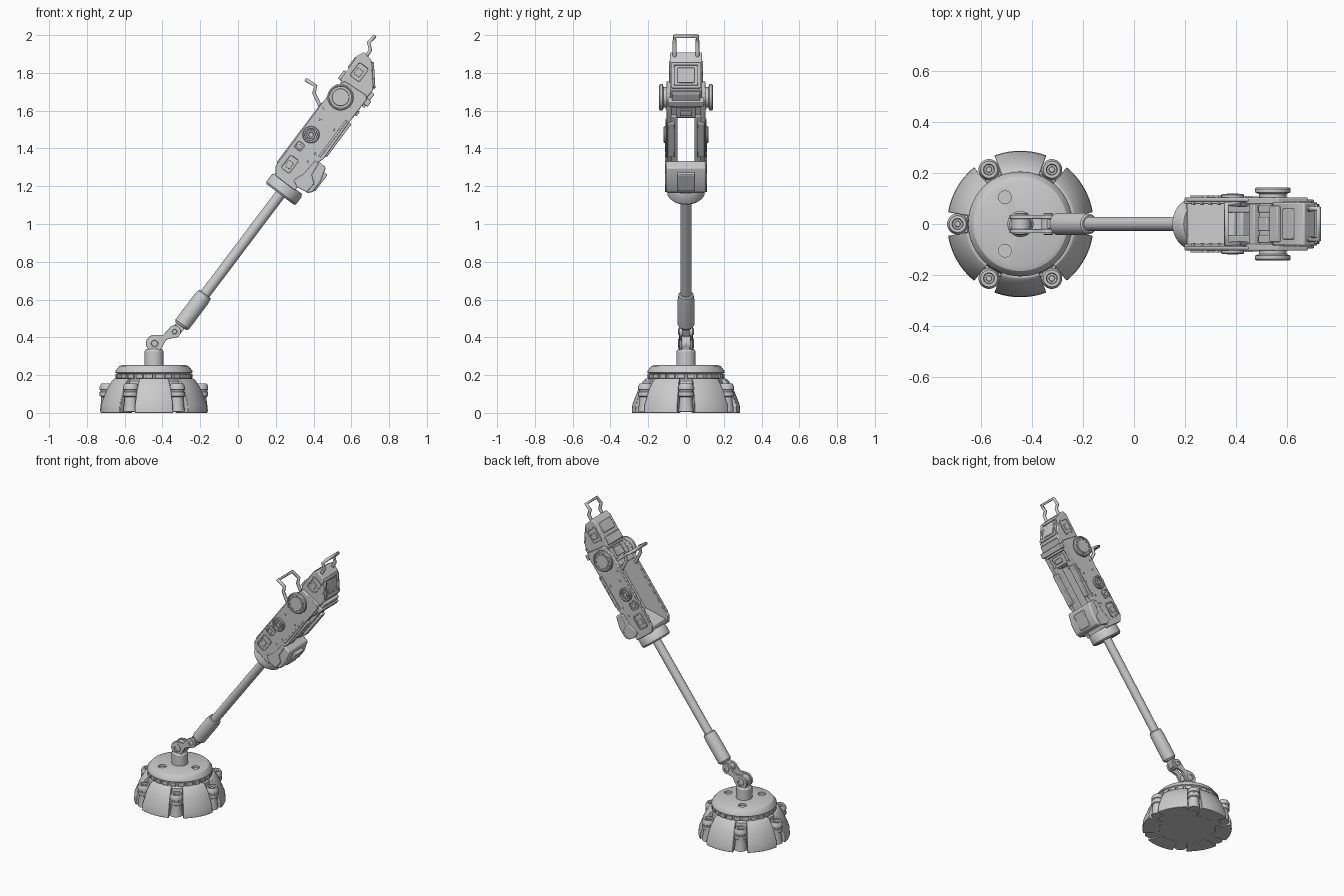
import bpy, bmesh
from math import sin, cos, pi, radians
from mathutils import Matrix, Vector

if "Cube" in bpy.data.objects:
    bpy.data.objects.remove(bpy.data.objects["Cube"])

T = Matrix.Translation
R = Matrix.Rotation
BASE = T((-0.445, 0, 0))
# tilted arm frame: X along the arm, Y sideways, Z up-left normal
ARM = T((-0.336, 0, 0.431)) @ R(radians(-53), 4, 'Y')
AXIS = ARM @ T((0, 0, -0.01)) @ R(pi / 2, 4, 'Y')


def finish(name, bm, M, bevel=0, mirror=False):
    bmesh.ops.remove_doubles(bm, verts=bm.verts, dist=1e-5)
    bmesh.ops.recalc_face_normals(bm, faces=bm.faces)
    me = bpy.data.meshes.new(name)
    bm.to_mesh(me)
    bm.free()
    ob = bpy.data.objects.new(name, me)
    bpy.context.collection.objects.link(ob)
    ob.matrix_world = M
    if bevel:
        m = ob.modifiers.new("bevel", 'BEVEL')
        m.width, m.segments, m.limit_method = bevel, 2, 'ANGLE'
    if mirror:
        m = ob.modifiers.new("mirror", 'MIRROR')
        m.use_axis = (False, True, False)
        m.use_mirror_merge = False
    return ob


def prism(name, pts, y0, y1, M=ARM, bevel=0.004, mirror=False, inset=0, depth=-0.006):
    """Extrude an (x, z) outline from y0 to y1; inset recesses the y1 face."""
    bm = bmesh.new()
    a = [bm.verts.new((x, y0, z)) for x, z in pts]
    b = [bm.verts.new((x, y1, z)) for x, z in pts]
    bm.faces.new(a)
    top = bm.faces.new(b)
    for i in range(len(pts)):
        j = (i + 1) % len(pts)
        bm.faces.new((a[i], a[j], b[j], b[i]))
    bmesh.ops.recalc_face_normals(bm, faces=bm.faces)
    if inset:
        bmesh.ops.inset_region(bm, faces=[top], thickness=inset, depth=0)
        bmesh.ops.inset_region(bm, faces=[top], thickness=0.002, depth=depth)
    return finish(name, bm, M, bevel, mirror)


def box(name, x0, x1, y0, y1, z0, z1, **kw):
    return prism(name, [(x0, z0), (x1, z0), (x1, z1), (x0, z1)], y0, y1, **kw)


def lathe(name, prof, M, n=48, arc=None, **kw):
    """Revolve (radius, height) points about Z; arc=(a0, a1) gives a solid wedge."""
    bm = bmesh.new()
    a0, a1 = arc or (0, 2 * pi)
    rings = []
    for i in range(n + 1 if arc else n):
        a = a0 + (a1 - a0) * i / n
        rings.append([bm.verts.new((r * cos(a), r * sin(a), z)) for r, z in prof])
    k = len(prof)
    for i in range(n):
        p, q = rings[i], rings[(i + 1) % len(rings)]
        for j in range(k if arc else k - 1):
            m = (j + 1) % k
            ring = [p[j], q[j], q[m], p[m]]
            if prof[j][0] == 0:
                ring = [p[j], q[m], p[m]]
            elif prof[m][0] == 0:
                ring = [p[j], q[j], p[m]]
            bm.faces.new(ring)
    if arc:
        bm.faces.new(rings[0])
        bm.faces.new(rings[-1])
    return finish(name, bm, M, **kw)


def side(M, x, z, s):
    """Frame whose Z points sideways (+y for s=1)."""
    return M @ T((x, 0, z)) @ R(-s * pi / 2, 4, 'X')


def capsule(p, q, r0, r1, waist):
    """Dog-bone outline between two pivots."""
    p, q = Vector(p), Vector(q)
    d = (q - p).normalized()
    n = Vector((-d.y, d.x))
    mid = (p + q) / 2
    pts = [p + r0 * (cos(a) * d + sin(a) * n) for a in [radians(50 + 26 * i) for i in range(11)]]
    pts += [mid - n * waist]
    pts += [q + r1 * (cos(a) * d + sin(a) * n) for a in [radians(-130 + 26 * i) for i in range(11)]]
    return [tuple(v) for v in pts + [mid + n * waist]]


def handle(name, pts, w, r=0.011):
    """Bent bail: two legs following pts and a crossbar at the end."""
    path = [(x, -w, z) for x, z in pts] + [(x, w, z) for x, z in reversed(pts)]
    cu = bpy.data.curves.new(name, 'CURVE')
    cu.dimensions, cu.bevel_depth, cu.bevel_resolution, cu.use_fill_caps = '3D', r, 1, True
    sp = cu.splines.new('POLY')
    sp.points.add(len(path) - 1)
    for pt, co in zip(sp.points, path):
        pt.co = (*co, 1)
    ob = bpy.data.objects.new(name, cu)
    bpy.context.collection.objects.link(ob)
    ob.matrix_world = ARM


# --- base: core, skirt segments, posts, rim blocks, cap with three holes
lathe("base_core", [(0, 0.004), (0.225, 0.004), (0.205, 0.17), (0.192, 0.18), (0.192, 0.212), (0, 0.212)], BASE, 72)
for i in range(6):
    a = i * pi / 3
    lathe("skirt_segment", [(0.18, 0), (0.287, 0), (0.284, 0.045), (0.252, 0.125), (0.226, 0.17), (0.212, 0.182), (0.18, 0.182)],
          BASE, 12, arc=(a + radians(9.2), a + radians(50.8)), bevel=0.003)
    P = BASE @ R(a, 4, 'Z') @ T((0.246, 0, 0))
    lathe("post", [(0, 0.008), (0.04, 0.008), (0.033, 0.07), (0.033, 0.085), (0.041, 0.09), (0.041, 0.11), (0.037, 0.113),
                   (0.037, 0.12), (0.041, 0.123), (0.041, 0.14), (0.033, 0.155), (0.022, 0.155), (0.019, 0.143),
                   (0.012, 0.143), (0.01, 0.15), (0, 0.15)], P, 28)
    box("post_web", -0.05, 0.0, -0.034, 0.034, 0.01, 0.135, M=P)
for i in range(24):
    box("rim_block", 0.185, 0.203, -0.019, 0.019, 0.183, 0.207, M=BASE @ R((i + 0.5) * pi / 12, 4, 'Z'), bevel=0.002)
cap = lathe("base_cap", [(0, 0.205), (0.19, 0.205), (0.205, 0.214), (0.203, 0.224), (0.184, 0.247), (0.165, 0.254), (0, 0.254)], BASE, 72)
for i in range(3):
    cut = lathe("hole_cutter", [(0, 0.24), (0.025, 0.24), (0.025, 0.3), (0, 0.3)],
                BASE @ R(i * 2 * pi / 3, 4, 'Z') @ T((0.121, 0, 0)), 24)
    cut.hide_render = True
    cut.hide_set(True)
    m = cap.modifiers.new("hole", 'BOOLEAN')
    m.operation, m.object, m.solver = 'DIFFERENCE', cut, 'EXACT'

# --- knuckle joint
lathe("pedestal", [(0, 0.24), (0.051, 0.24), (0.051, 0.325), (0.042, 0.338), (0, 0.338)], BASE, 40)
A, B = (-0.442, 0.368), (-0.336, 0.431)
I = Matrix.Identity(4)
box("pedestal_lug", -0.472, -0.412, -0.02, 0.02, 0.32, 0.375, M=I)
for p, r in ((A, 0.044), (B, 0.032)):
    for s in (1, -1):
        lathe("pivot", [(0, 0), (r * 0.85, 0), (r * 0.85, 0.022), (r * 0.6, 0.022), (r * 0.6, 0.04), (r * 0.4, 0.043),
                        (r * 0.35, 0.038), (0, 0.038)], side(I, p[0], p[1], s), 28)
prism("link", capsule(A, B, 0.046, 0.034, 0.015), 0.02, 0.036, M=I, mirror=True, bevel=0.002)
box("sleeve_lug", -0.01, 0.07, -0.018, 0.018, -0.032, 0.02)

# --- shaft with sleeve and collar
lathe("sleeve", [(0, 0.042), (0.034, 0.042), (0.044, 0.055), (0.044, 0.22), (0.04, 0.25), (0.034, 0.256), (0, 0.256)], AXIS, 40)
lathe("shaft", [(0, 0.24), (0.028, 0.24), (0.028, 0.95), (0, 0.95)], AXIS, 32)
lathe("collar", [(0, 0.93), (0.05, 0.93), (0.06, 0.916), (0.09, 0.916), (0.099, 0.926), (0.099, 0.972), (0.09, 0.988), (0, 0.988)], AXIS, 56)

# --- head: side frames and inner blocks
frame = [(0.98, -0.06), (0.98, 0.07), (1.02, 0.1), (1.53, 0.104), (1.565, 0.085), (1.6, 0.08), (1.61, -0.06), (1.59, -0.074),
         (1.45, -0.072), (1.2, -0.08), (1.16, -0.062)]
prism("side_frame", frame, 0.078, 0.104, mirror=True)
prism("lower_floor", [(0.98, -0.06), (0.98, 0.06), (1.01, 0.075), (1.09, 0.01), (1.15, -0.045), (1.15, -0.06)], -0.08, 0.08)
prism("lower_box", [(1.015, -0.05), (1.008, -0.12), (1.03, -0.141), (1.1, -0.141), (1.175, -0.118), (1.18, -0.06)], -0.105, 0.105, bevel=0.008)
box("lower_box_plate", 1.04, 1.15, -0.045, 0.045, -0.148, -0.12)
prism("side_bracket", [(1.02, -0.02), (1.0, -0.06), (1.01, -0.115), (1.07, -0.12), (1.1, -0.08), (1.17, -0.075), (1.17, -0.05), (1.08, -0.045)],
      0.09, 0.112, mirror=True)
box("inner_beam", 1.12, 1.48, 0.045, 0.082, -0.07, -0.025, mirror=True)
box("edge_rail", 1.22, 1.44, 0.06, 0.098, -0.088, -0.065, mirror=True)
box("top_rail", 1.04, 1.44, 0.088, 0.1, 0.095, 0.108, mirror=True)
for i in range(7):
    box("rail_stud", 1.07 + i * 0.055, 1.085 + i * 0.055, 0.074, 0.09, 0.094, 0.104, mirror=True, bevel=0.002)
box("cross_block", 1.46, 1.6, -0.08, 0.08, -0.06, 0.075)
box("cross_bar", 1.44, 1.475, -0.082, 0.082, 0.06, 0.102)
box("centre_cover", 1.5, 1.56, -0.028, 0.028, 0.07, 0.104)
box("cover_wing", 1.49, 1.57, 0.045, 0.075, 0.07, 0.095, mirror=True)

# --- head top with sloped window
nose = [(1.57, -0.068), (1.57, 0.085), (1.6, 0.1), (1.75, 0.105), (1.785, 0.09), (1.772, 0.027), (1.658, -0.07)]
prism("head_top", nose, -0.085, 0.085, bevel=0.006)
slope = ARM @ T((1.715, 0, -0.0215)) @ R(radians(-40.5), 4, 'Y')
for s in (1, -1):
    box("window_side", -0.065, 0.065, s * 0.06, s * 0.078, -0.012, 0.01, M=slope @ R(pi, 4, 'X'))
    box("window_end", s * 0.052, s * 0.07, -0.076, 0.076, -0.012, 0.01, M=slope @ R(pi, 4, 'X'))
box("window_pane", -0.04, 0.04, -0.045, 0.045, -0.01, 0.004, M=slope @ R(pi, 4, 'X'))
box("crown_block", 1.59, 1.645, -0.07, 0.07, 0.09, 0.116)
box("crown_plate", 1.67, 1.74, -0.06, 0.06, 0.095, 0.111)
box("back_step", 1.55, 1.64, -0.075, 0.075, -0.09, -0.06)
box("back_bar", 1.565, 1.6, -0.095, 0.095, -0.1, -0.06)
box("back_panel", 1.47, 1.54, -0.05, 0.05, -0.074, -0.05)
box("back_latch", 1.49, 1.52, -0.03, 0.03, -0.084, -0.06)

# --- side panels, wheels and bolts
oct_pts = lambda x, z, a, b, c=0.012: [(x - a + c, z - b), (x + a - c, z - b), (x + a, z - b + c), (x + a, z + b - c),
                                     (x + a - c, z + b), (x - a + c, z + b), (x - a, z + b - c), (x - a, z - b + c)]
for name, x, z, a, b, y in (("side_window", 1.075, 0.045, 0.052, 0.036, 0.1), ("side_hatch", 1.182, 0.062, 0.03, 0.03, 0.1),
                            ("head_window", 1.685, 0.045, 0.052, 0.04, 0.08)):
    prism(name, oct_pts(x, z, a, b), y, y + 0.011, bevel=0, mirror=True, inset=0.009)
    box(name + "_insert", x - a * 0.45, x + a * 0.3, y, y + 0.01, z - b * 0.4, z + b * 0.5, mirror=True, bevel=0.002)
box("side_strip", 1.2, 1.44, 0.1, 0.108, -0.062, -0.05, mirror=True, bevel=0.002)
for s in (1, -1):
    W = side(ARM, 1.519, 0.044, s)
    lathe("big_wheel", [(0, 0.1), (0.054, 0.1), (0.054, 0.118), (0.07, 0.124), (0.07, 0.138), (0.064, 0.143), (0.06, 0.143),
                        (0.058, 0.137), (0.046, 0.137), (0.044, 0.14), (0, 0.14)], W, 48)
    for i in range(10):
        box("wheel_bolt", 0.048, 0.056, -0.007, 0.007, 0.134, 0.141, M=W @ R(i * pi / 5, 4, 'Z'), bevel=0)
    lathe("small_wheel", [(0, 0.1), (0.045, 0.1), (0.045, 0.113), (0.041, 0.118), (0.034, 0.118), (0.031, 0.11), (0.024, 0.11),
                          (0.022, 0.119), (0.014, 0.119), (0.012, 0.112), (0, 0.112)], side(ARM, 1.267, 0.05, s), 36)
    for x, z in ((1.36, 0.06), (1.36, -0.03), (1.2, -0.03), (1.42, 0.08), (1.14, -0.02)):
        lathe("bolt", [(0, 0.1), (0.007, 0.1), (0.006, 0.109), (0, 0.109)], side(ARM, x, z, s), 12)

# --- carrying handles
handle("lower_handle", [(1.41, 0.09), (1.452, 0.17), (1.488, 0.186), (1.483, 0.244)], 0.078)
handle("upper_handle", [(1.75, 0.062), (1.815, 0.069), (1.84, 0.1), (1.885, 0.094)], 0.06)

# --- smooth shading with sharp edges
bpy.context.view_layer.update()
for ob in bpy.context.view_layer.objects:
    ob.select_set(ob.type == 'MESH' and not ob.hide_render)
bpy.context.view_layer.objects.active = cap
bpy.ops.object.shade_smooth_by_angle(angle=radians(30))
